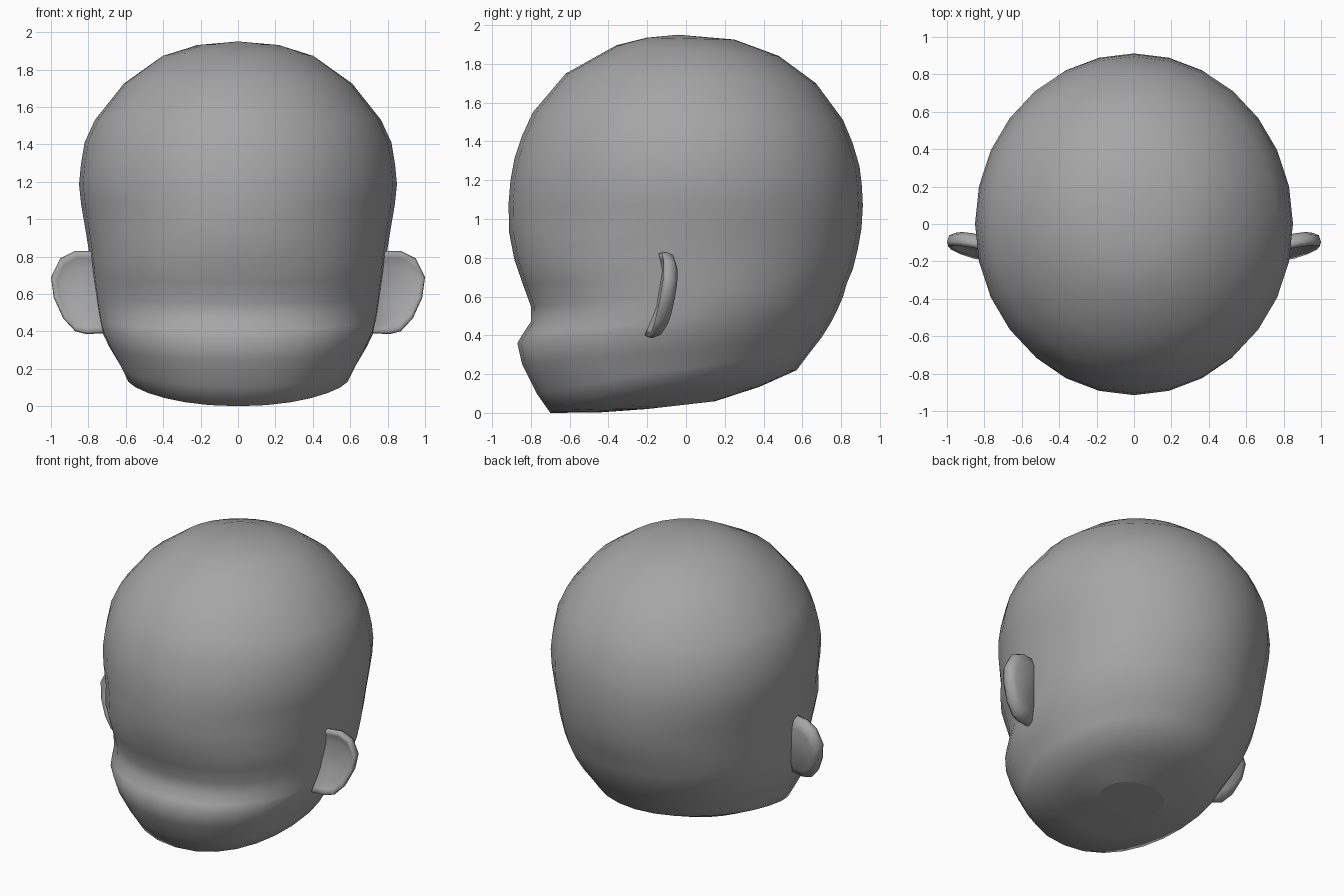
import bpy, bmesh, math

if "Cube" in bpy.data.objects:
    bpy.data.objects.remove(bpy.data.objects["Cube"])

grey = bpy.data.materials.new("mid_grey")
grey.diffuse_color = (0.38, 0.38, 0.38, 1)
grey.use_nodes = True
grey.node_tree.nodes["Principled BSDF"].inputs["Base Color"].default_value = grey.diffuse_color
SEGMENTS = 28


def add_object(name, bm):
    bmesh.ops.recalc_face_normals(bm, faces=bm.faces)
    mesh = bpy.data.meshes.new(name)
    bm.to_mesh(mesh)
    bm.free()
    mesh.materials.append(grey)
    obj = bpy.data.objects.new(name, mesh)
    bpy.context.collection.objects.link(obj)
    return obj


def bridge(bm, a, b):
    """Join two vertex loops of equal length with smooth quads."""
    n = len(a)
    for i in range(n):
        j = (i + 1) % n
        bm.faces.new((a[i], a[j], b[j], b[i])).smooth = True


# Head rings, neck to crown: front y, front z, back y, back z, half width
RINGS = [
    (-0.20, 0.020, 0.15, 0.060, 0.23),
    (-0.45, 0.002, 0.38, 0.135, 0.43),
    (-0.70, 0.000, 0.57, 0.220, 0.60),
    (-0.77, 0.10, 0.63, 0.30, 0.63),
    (-0.845, 0.25, 0.70, 0.39, 0.69),
    (-0.87, 0.36, 0.75, 0.47, 0.735),
    (-0.84, 0.41, 0.78, 0.53, 0.748),
    (-0.80, 0.47, 0.81, 0.60, 0.76),
    (-0.80, 0.55, 0.83, 0.67, 0.77),
    (-0.84, 0.66, 0.86, 0.74, 0.782),
    (-0.885, 0.79, 0.885, 0.84, 0.795),
    (-0.912, 0.93, 0.905, 0.95, 0.815),
    (-0.915, 1.08, 0.912, 1.07, 0.838),
    (-0.905, 1.20, 0.907, 1.17, 0.85),
    (-0.885, 1.31, 0.895, 1.27, 0.84),
    (-0.845, 1.43, 0.86, 1.39, 0.82),
    (-0.79, 1.55, 0.81, 1.51, 0.765),
    (-0.62, 1.75, 0.67, 1.70, 0.61),
    (-0.36, 1.895, 0.48, 1.84, 0.41),
    (-0.20, 1.935, 0.25, 1.925, 0.22),
]

bm = bmesh.new()
loops = []
for k, (yf, zf, yb, zb, w) in enumerate(RINGS):
    loop = []
    lift = (0.0, 0.02, 0.05, 0.02)[k] if k < 4 else 0.0
    # the lower face is a little squarer than the cranium
    power = 2 / 2.2 if zf < 0.8 else 1.0
    for i in range(SEGMENTS):
        a = 2 * math.pi * i / SEGMENTS
        s, c = math.sin(a), math.cos(a)
        if c > 0:  # front half
            s = math.copysign(abs(s) ** power, s)
            c = c ** power
        t = (1 - c) / 2
        y = yf + (yb - yf) * t
        z = zf + (zb - zf) * t + lift * s * s
        loop.append(bm.verts.new((w * s, y, z)))
    loops.append(loop)
for lower, upper in zip(loops, loops[1:]):
    bridge(bm, lower, upper)
crown = bm.verts.new((0, -0.04, 1.95))
for i in range(SEGMENTS):
    bm.faces.new((loops[-1][i], loops[-1][(i + 1) % SEGMENTS], crown)).smooth = True
bm.faces.new(loops[0])  # flat neck underside
add_object("head", bm)

# Ear outline in x, z; the inner edge is buried in the head
EAR = [(0.70, 0.80), (0.78, 0.83), (0.87, 0.83), (0.95, 0.79), (1.0, 0.69),
       (0.985, 0.58), (0.935, 0.47), (0.87, 0.40), (0.81, 0.385),
       (0.72, 0.39), (0.68, 0.60)]
# Loops from the dished front over the rim to the rounded back: scale, depth
EAR_LOOPS = [(0.60, 0.035), (0.82, 0.015), (0.96, 0.0), (1.0, 0.022),
             (0.93, 0.06), (0.70, 0.085)]
CX, CZ = 0.83, 0.61

for side, name in ((1, "right_ear"), (-1, "left_ear")):
    bm = bmesh.new()
    loops = []
    for scale, depth in EAR_LOOPS:
        loop = []
        for x, z in EAR:
            x, z = CX + (x - CX) * scale, CZ + (z - CZ) * scale
            y = -0.142 + 0.137 * (z - 0.8) + 0.2 * (x - 0.8) + depth
            loop.append(bm.verts.new((side * x, y, z)))
        loops.append(loop)
    for a, b in zip(loops, loops[1:]):
        bridge(bm, a, b)
    for cap in (loops[0], loops[-1]):
        bm.faces.new(cap).smooth = True
    add_object(name, bm)
